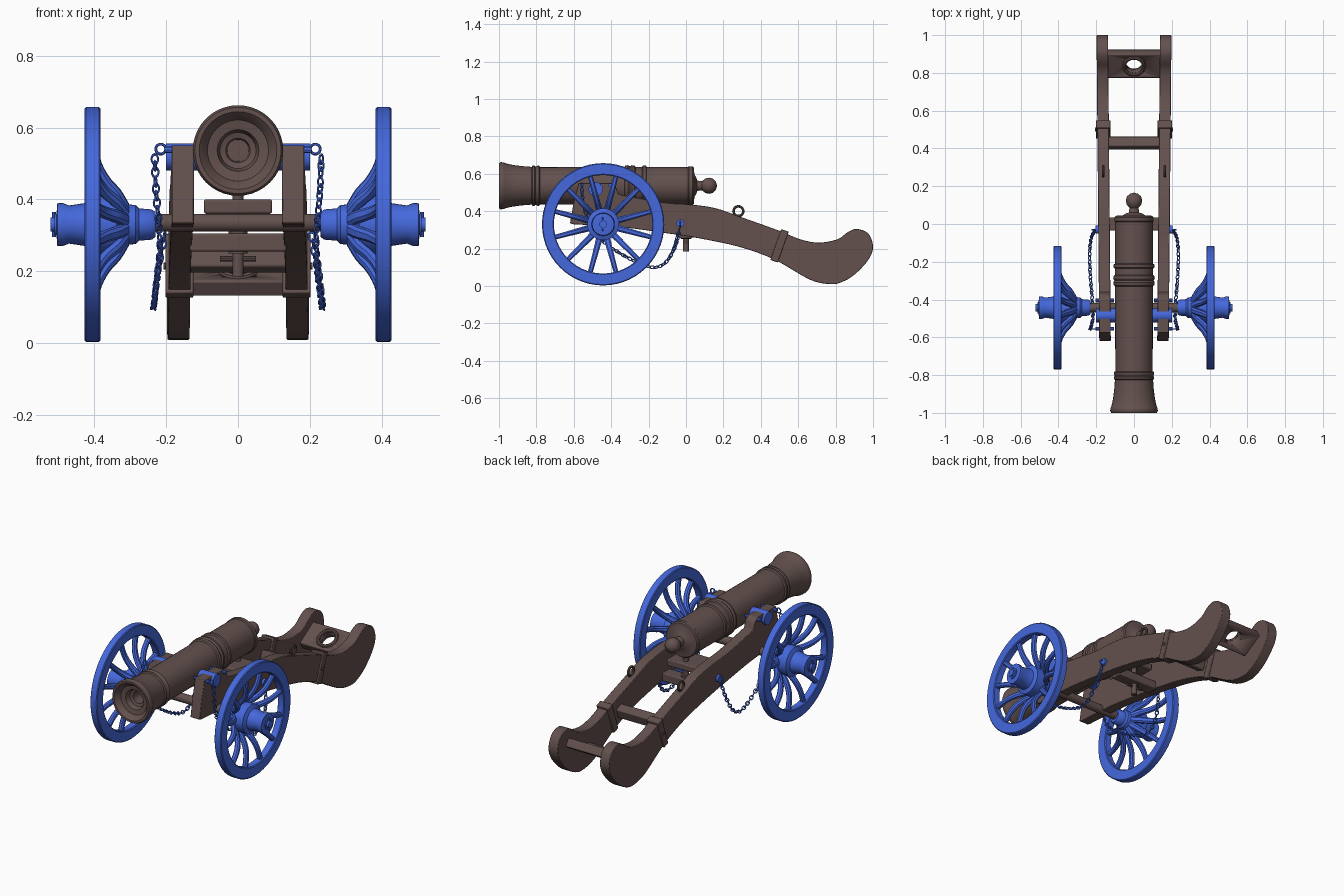
import bpy, bmesh, math
from mathutils import Vector, Matrix

if "Cube" in bpy.data.objects:
    bpy.data.objects.remove(bpy.data.objects["Cube"])

def material(name, rgb):
    m = bpy.data.materials.new(name)
    m.diffuse_color = (*rgb, 1)
    m.use_nodes = True
    m.node_tree.nodes["Principled BSDF"].inputs["Base Color"].default_value = m.diffuse_color
    return m

BROWN = material("brown", (0.125, 0.082, 0.076))
BLUE = material("blue", (0.06, 0.14, 0.72))

def finish(name, bm, mat, bevel=0):
    bmesh.ops.remove_doubles(bm, verts=bm.verts, dist=1e-5)
    bmesh.ops.recalc_face_normals(bm, faces=bm.faces)
    me = bpy.data.meshes.new(name)
    bm.to_mesh(me)
    bm.free()
    me.materials.append(mat)
    for p in me.polygons:
        p.use_smooth = True
    me.set_sharp_from_angle(angle=math.radians(35))
    ob = bpy.data.objects.new(name, me)
    bpy.context.collection.objects.link(ob)
    if bevel:
        b = ob.modifiers.new("bevel", 'BEVEL')
        b.width, b.segments = bevel, 2
    return ob

def skin(bm, rings, loop=False):
    """Join equal rings of points with quads; cap the ends unless looped."""
    vs = [[bm.verts.new(p) for p in r] for r in rings]
    n = len(vs[0])
    for i in range(len(vs) if loop else len(vs) - 1):
        a, b = vs[i], vs[(i + 1) % len(vs)]
        for j in range(n):
            bm.faces.new((a[j], a[(j + 1) % n], b[(j + 1) % n], b[j]))
    if not loop:
        bm.faces.new(vs[0])
        bm.faces.new(vs[-1])

def lathe(bm, prof, mat4, segs=32, loop=False):
    """Turn (height, radius) points about the local z axis."""
    skin(bm, [[mat4 @ Vector((max(r, 1e-4) * math.cos(a), max(r, 1e-4) * math.sin(a), h))
               for a in [2 * math.pi * k / segs for k in range(segs)]] for h, r in prof], loop)

def torus(bm, R, r, mat4, segs=12, sides=6):
    lathe(bm, [(r * math.sin(2 * math.pi * k / sides), R + r * math.cos(2 * math.pi * k / sides))
               for k in range(sides)], mat4, segs, True)

def along(direction, at=(0, 0, 0)):
    return Matrix.Translation(at) @ Vector(direction).to_track_quat('Z', 'Y').to_matrix().to_4x4()

def turned(name, prof, mat4, mat, segs=32, loop=False):
    bm = bmesh.new()
    lathe(bm, prof, mat4, segs, loop)
    return finish(name, bm, mat)

def rod(name, a, b, r, mat, segs=16):
    a, b = Vector(a), Vector(b)
    return turned(name, [(0, r), ((b - a).length, r)], along(b - a, a), mat, segs)

def box(name, c, size, mat, rot=0, bevel=0.006):
    bm = bmesh.new()
    bmesh.ops.create_cube(bm, size=1, matrix=Matrix.Translation(c) @ Matrix.Rotation(rot, 4, 'X')
                          @ Matrix.Diagonal((*size, 1)))
    return finish(name, bm, mat, bevel)

def smooth_path(pts, steps):
    """Catmull-Rom curve through the points."""
    pts = [Vector(p) for p in pts]
    ext = [2 * pts[0] - pts[1]] + pts + [2 * pts[-1] - pts[-2]]
    out = []
    for i in range(1, len(ext) - 2):
        p0, p1, p2, p3 = ext[i - 1:i + 3]
        for k in range(steps):
            t = k / steps
            out.append(0.5 * (2 * p1 + (p2 - p0) * t + (2 * p0 - 5 * p1 + 4 * p2 - p3) * t ** 2
                              + (3 * p1 - p0 - 3 * p2 + p3) * t ** 3))
    return out + [pts[-1]]

# Barrel with hollow muzzle, rings and breech knob
ZB = 0.536
barrel = [(-.70, 0), (-.70, .03), (-.93, .034), (-.935, .05), (-.965, .058), (-.97, .085), (-.99, .098),
          (-1, .108), (-1, .12), (-.99, .126), (-.975, .125), (-.965, .12), (-.93, .112), (-.88, .105),
          (-.825, .101), (-.82, .107), (-.81, .107), (-.805, .101), (-.795, .107), (-.785, .107), (-.78, .099),
          (-.33, .1), (-.325, .107), (-.31, .11), (-.30, .104), (-.29, .11), (-.275, .107), (-.27, .101),
          (-.235, .101), (-.23, .108), (-.215, .108), (-.21, .101), (.01, .1), (.015, .104), (.035, .104),
          (.042, .098), (.045, .06), (.055, .045), (.06, .028), (.085, .024), (.092, .03), (.105, .039),
          (.125, .043), (.145, .038), (.16, .022), (.166, 0)]
turned("barrel", barrel, along((0, 1, 0), (0, 0, ZB)), BROWN, 40)

# Side cheeks
top_front = [(-.62, .335), (-.60, .45), (-.575, .55), (-.40, .55), (-.375, .53)]
outline = [(-.36, .49), (-.12, .447), (0, .438), (.15, .418), (.29, .37), (.5, .295), (.61, .25), (.71, .232),
           (.81, .25), (.865, .288), (.915, .305), (.975, .28), (1, .21), (.975, .14), (.90, .06), (.83, .02),
           (.77, .01), (.66, .035), (.475, .14), (.29, .208), (.07, .255), (-.11, .283), (-.35, .315), (-.6, .33)]
side = [Vector(p) for p in top_front] + smooth_path(outline, 4)
def inner_x(y):
    return .123 + (y + .6) * .009
for s in (-1, 1):
    bm = bmesh.new()
    skin(bm, [[(s * (inner_x(p.x) + w), p.x, p.y) for p in side] for w in (0, .061)])
    finish("cheek", bm, BROWN, 0.003)
    xc = s * .163
    # Cheek strap with bolt heads and lifting ring
    box("cheek_strap", (xc, .5, .215), (.078, .042, .175), BROWN, -.34, .004)
    rod("strap_bolt", (s * .19, .5, .215), (s * .207, .5, .215), .01, BROWN, 8)
    bm = bmesh.new()
    torus(bm, .026, .007, along((1, 0, 0), (xc, .28, .4)), 20, 8)
    finish("lifting_ring", bm, BROWN)

# Cross pieces between the cheeks
box("middle_transom", (0, .428, .232), (.27, .055, .06), BROWN, -.34)
box("screw_transom", (0, 0, .28), (.27, .07, .05), BROWN)
box("breech_bed", (0, -.03, .38), (.19, .15, .04), BROWN)
tilt = Matrix.Translation((0, .848, .19)) @ Matrix.Rotation(.55, 4, 'X')
tail = box("tail_transom", (0, .848, .19), (.29, .15, .05), BROWN, .55)
cutter = turned("hole_cutter", [(-.1, .045), (.1, .045)], tilt, BROWN)
cutter.hide_render = True
cut = tail.modifiers.new("hole", 'BOOLEAN')
cut.operation, cut.object = 'DIFFERENCE', cutter
bpy.context.view_layer.objects.active = tail
for m in [m.name for m in tail.modifiers]:
    bpy.ops.object.modifier_apply(modifier=m)
bpy.data.objects.remove(cutter)
bm = bmesh.new()
torus(bm, .052, .01, tilt @ Matrix.Translation((0, 0, .025)), 32, 8)
finish("tail_hole_rim", bm, BROWN)

# Elevating screw and its handle
turned("elevating_screw", [(.185, .016), (.25, .016), (.25, .027), (.315, .027), (.315, .015), (.44, .015)],
       Matrix.Translation((0, 0, 0)), BROWN, 20)
rod("screw_handle", (-.05, 0, .235), (.05, 0, .235), .008, BROWN, 10)

# Axle
YA, ZA = -.443, .33
rod("axle", (-.25, YA, .335), (.25, YA, .335), .025, BROWN, 20)

# Wheels: rim, turned hub, dished spokes
hub = [(.23, 0), (.23, .035), (.24, .042), (.275, .045), (.285, .054), (.32, .058), (.338, .083), (.40, .085),
       (.41, .062), (.47, .053), (.488, .06), (.503, .059), (.505, .03), (.51, .03), (.51, .02), (.522, .02),
       (.522, 0)]
dish = smooth_path([(.315, .05), (.338, .09), (.368, .125), (.392, .17), (.403, .22), (.405, .275)], 3)
for s in (-1, 1):
    M = along((s, 0, 0), (0, YA, ZA))
    turned("wheel_hub", hub, M, BLUE)
    turned("wheel_rim", [(.383, .268), (.383, .322), (.387, .327), (.423, .327), (.427, .322), (.427, .268),
                         (.423, .263), (.387, .263)], M, BLUE, 56, True)
    bm = bmesh.new()
    for k in range(12):
        R = M @ Matrix.Rotation(math.radians(15 + 30 * k), 4, 'Z')
        rings = []
        for i, p in enumerate(dish):
            t = (dish[min(i + 1, len(dish) - 1)] - dish[max(i - 1, 0)]).normalized()
            nrm = Vector((t.y, -t.x)) * .014
            w = .018 - .006 * i / len(dish)
            rings.append([R @ Vector(((p + nrm * q * f).y, w * c * f, (p + nrm * q * f).x))
                          for q, c, f in [(1, .5, 1), (.5, 1, 1), (-.5, 1, 1), (-1, .5, 1),
                                          (-1, -.5, 1), (-.5, -1, 1), (.5, -1, 1), (1, -.5, 1)]])
        skin(bm, rings)
    finish("wheel_spokes", bm, BLUE)
    rod("linch_pin", (s * .512, YA, ZA - .035), (s * .512, YA, ZA + .035), .005, BLUE, 8)

# Trunnions, cap bolts and chains
chain = [(.2, -.03, .325), (.222, -.06, .21), (.232, -.11, .125), (.235, -.18, .1), (.23, -.29, .14),
         (.22, -.42, .22), (.218, -.50, .30), (.228, -.545, .42), (.232, -.558, .53)]
for s in (-1, 1):
    rod("trunnion", (s * .085, -.483, .518), (s * .2, -.483, .518), .038, BLUE, 24)
    for y in (-.405, -.555):
        rod("cap_bolt", (s * .105, y, .538), (s * .205, y, .538), .01, BLUE, 10)
    rod("cheek_bolt", (s * .185, -.03, .335), (s * .203, -.03, .335), .021, BLUE, 16)
    bm = bmesh.new()
    torus(bm, .014, .004, along((0, 1, 0), (s * .215, -.556, .54)), 14, 6)
    torus(bm, .014, .004, along((0, 1, 0), (s * .208, -.03, .33)), 14, 6)
    # Links spaced evenly along the hanging curve
    pts = [Vector((s * p.x, p.y, p.z)) for p in smooth_path(chain, 12)]
    run, count = 0, 0
    for a, b in zip(pts, pts[1:]):
        run += (b - a).length
        if run >= .021:
            run -= .021
            R = (b - a).to_track_quat('X', 'Z').to_matrix().to_4x4()
            torus(bm, .0095, .003, Matrix.Translation(b) @ R
                  @ Matrix.Rotation(math.radians(35 + 90 * (count % 2)), 4, 'X')
                  @ Matrix.Diagonal((1.4, 1, 1, 1)), 10, 5)
            count += 1
    finish("chain", bm, BLUE)
